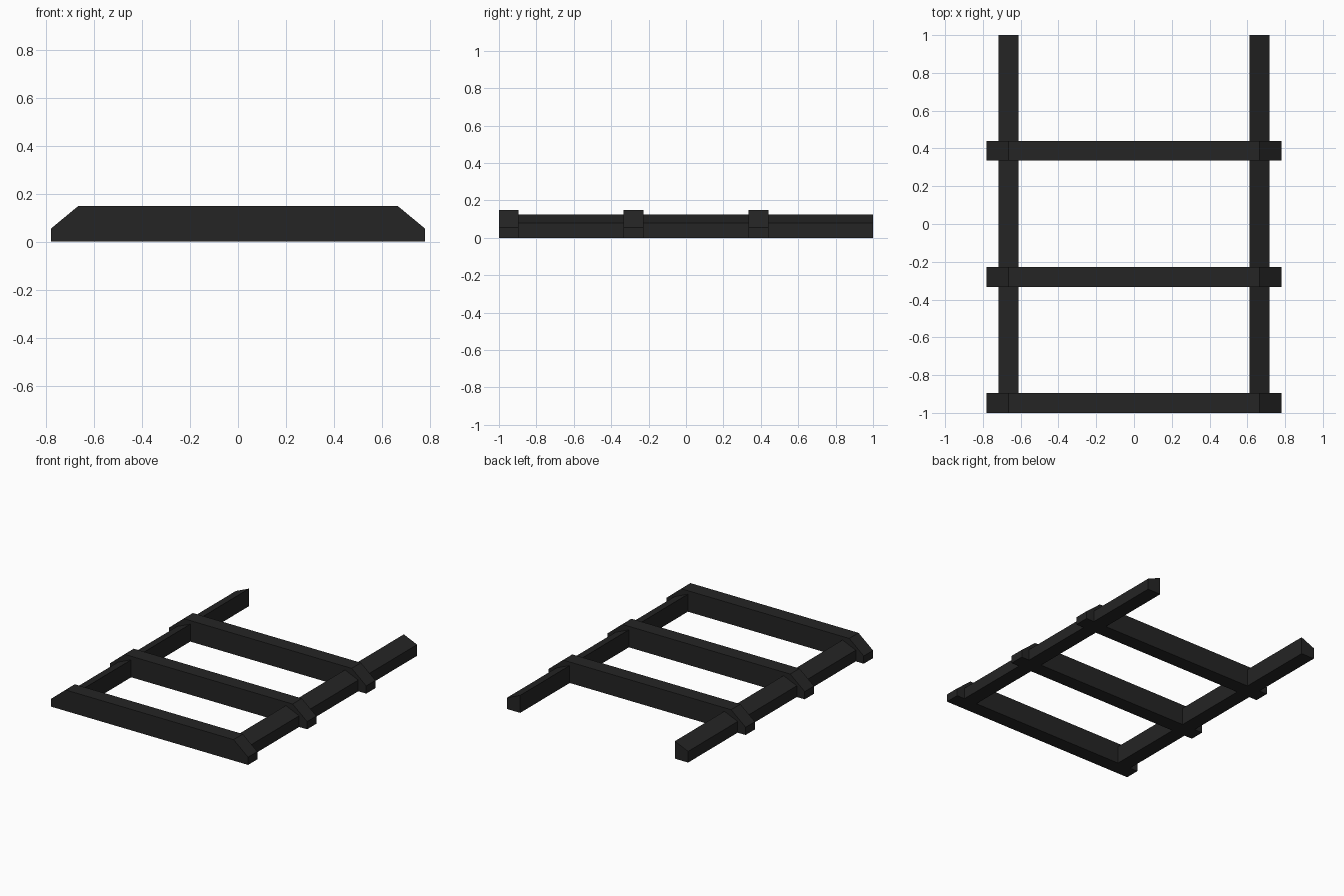
import bpy
import bmesh

if "Cube" in bpy.data.objects:
    bpy.data.objects.remove(bpy.data.objects["Cube"])

# Single near-black colour
mat = bpy.data.materials.new("charcoal_black")
mat.diffuse_color = (0.018, 0.018, 0.018, 1)
mat.use_nodes = True
mat.node_tree.nodes["Principled BSDF"].inputs["Base Color"].default_value = mat.diffuse_color


def extrude_profile(name, profile, y0, y1):
    """Extrude an (x, z) outline along y from y0 to y1."""
    bm = bmesh.new()
    face = bm.faces.new([bm.verts.new((x, y0, z)) for x, z in profile])
    ext = bmesh.ops.extrude_face_region(bm, geom=[face])
    verts = [g for g in ext["geom"] if isinstance(g, bmesh.types.BMVert)]
    bmesh.ops.translate(bm, verts=verts, vec=(0, y1 - y0, 0))
    bmesh.ops.recalc_face_normals(bm, faces=bm.faces)
    mesh = bpy.data.meshes.new(name)
    bm.to_mesh(mesh)
    bm.free()
    mesh.materials.append(mat)
    obj = bpy.data.objects.new(name, mesh)
    bpy.context.collection.objects.link(obj)
    return obj


# Cross bars with chamfered upper ends
half = [(0.78, 0), (0.78, 0.055), (0.665, 0.15)]
bar = half + [(-x, z) for x, z in reversed(half)]
for name, y in (("front", -1.0), ("middle", -0.333), ("rear", 0.335)):
    extrude_profile(name + "_cross_bar", bar, y, y + 0.105)

# Side rails with tops sloping down to the outside
rail = [(0.612, 0), (0.717, 0), (0.717, 0.08), (0.612, 0.125)]
for name, s in (("left", -1), ("right", 1)):
    extrude_profile(name + "_side_rail", [(s * x, z) for x, z in rail], -0.95, 1.0)
